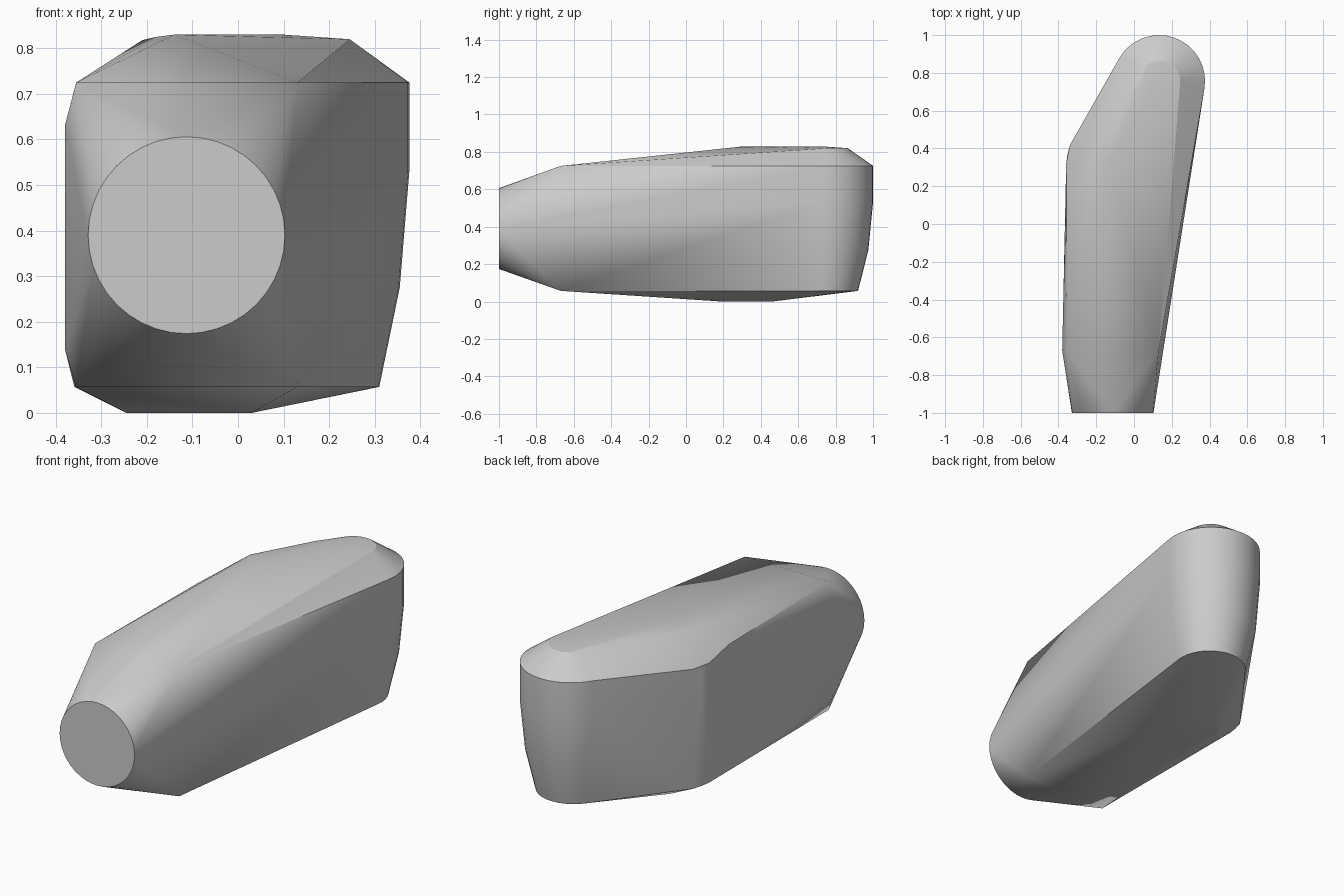
import bpy, bmesh, math

cube = bpy.data.objects.get("Cube")
if cube:
    bpy.data.objects.remove(cube, do_unlink=True)

grey = bpy.data.materials.new("plain grey")
grey.use_nodes = True
grey.diffuse_color = (0.6, 0.6, 0.6, 1)
bsdf = grey.node_tree.nodes["Principled BSDF"]
bsdf.inputs["Base Color"].default_value = (0.6, 0.6, 0.6, 1)
bsdf.inputs["Roughness"].default_value = 0.6


def arc(cx, cy, r, z, start, end, steps):
    """Horizontal arc of points at height z, angles in degrees."""
    out = []
    for i in range(steps + 1):
        a = math.radians(start + (end - start) * i / steps)
        out.append((cx + r * math.cos(a), cy + r * math.sin(a), z))
    return out


points = []

# Round flat nose
for i in range(40):
    a = math.tau * i / 40
    points.append((-0.113 + 0.216 * math.cos(a), -1.0, 0.39 + 0.216 * math.sin(a)))

# Shoulder section behind the nose, slightly bulged on one side
points += [(0.13, -0.67, 0.725), (0.13, -0.67, 0.057),
           (-0.355, -0.67, 0.725), (-0.355, -0.67, 0.057),
           (-0.38, -0.67, 0.63), (-0.38, -0.67, 0.14)]

# Rounded rear wall, narrowing towards the bottom
for cx, cy, r, z in [(0.133, 0.757, 0.243, 0.725), (0.133, 0.757, 0.243, 0.53),
                     (0.13, 0.75, 0.225, 0.275), (0.13, 0.74, 0.18, 0.057)]:
    points += arc(cx, cy, r, z, -9, 150, 16)

# Rounded side corner where the wall turns towards the rear
for x, y, top in [(-0.358, 0.16, 0.714), (-0.359, 0.32, 0.68),
                  (-0.352, 0.37, 0.67), (-0.338, 0.42, 0.68)]:
    points += [(x, y, top), (x, y, 0.057)]

# Raised top plateau with a rounded rear end
points += arc(0.135, 0.755, 0.11, 0.82, 0, 150, 10)
points += [(-0.21, 0.40, 0.818), (-0.18, 0.36, 0.825), (-0.14, 0.31, 0.83),
           (-0.03, 0.68, 0.83), (0.02, 0.72, 0.83), (0.10, 0.72, 0.83)]

# Shallow keel plateau underneath
points += [(-0.245, 0.19, 0), (0.03, 0.19, 0), (-0.245, 0.35, 0),
           (-0.21, 0.43, 0), (-0.14, 0.46, 0), (0.03, 0.46, 0),
           (0.08, 0.55, 0.011)]

# Wrap the sections in one faceted skin
bm = bmesh.new()
for p in points:
    bm.verts.new(p)
hull = bmesh.ops.convex_hull(bm, input=bm.verts[:])
spare = {g for g in hull["geom_interior"] + hull["geom_unused"]
         if isinstance(g, bmesh.types.BMVert)}
bmesh.ops.delete(bm, geom=list(spare), context='VERTS')
bmesh.ops.dissolve_limit(bm, angle_limit=math.radians(0.5),
                         verts=bm.verts[:], edges=bm.edges[:])
bmesh.ops.recalc_face_normals(bm, faces=bm.faces[:])
mesh = bpy.data.meshes.new("body")
bm.to_mesh(mesh)
bm.free()
mesh.materials.append(grey)

body = bpy.data.objects.new("body", mesh)
bpy.context.collection.objects.link(body)
bpy.ops.object.select_all(action='DESELECT')
body.select_set(True)
bpy.context.view_layer.objects.active = body
bpy.ops.object.shade_smooth_by_angle(angle=math.radians(22))
